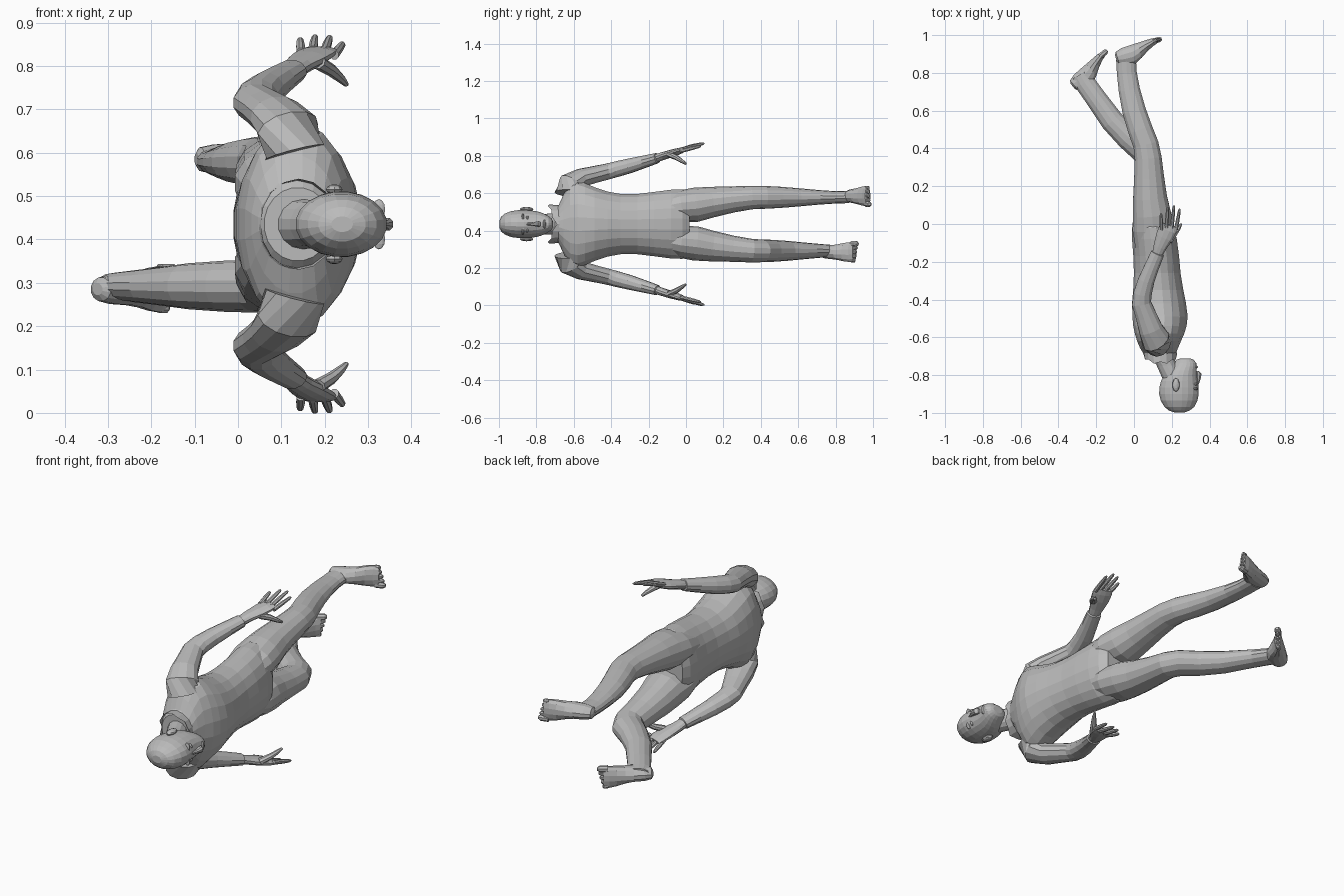
import bpy, bmesh, math
from mathutils import Vector

MID = 0.435  # z of the body's symmetry plane

skin = bpy.data.materials.new("plain grey")
skin.diffuse_color = (0.5, 0.5, 0.5, 1)


def finish(name, bm):
    bmesh.ops.recalc_face_normals(bm, faces=bm.faces)
    me = bpy.data.meshes.new(name)
    bm.to_mesh(me)
    bm.free()
    me.materials.append(skin)
    ob = bpy.data.objects.new(name, me)
    bpy.context.collection.objects.link(ob)
    return ob


def tube(name, rows, n=12, axis=None):
    """Loft ellipses. Row = x, y, z, radius along z, radius across."""
    bm = bmesh.new()
    pts = [Vector(r[:3]) for r in rows]
    rings = []
    for i, r in enumerate(rows):
        t = axis or (pts[min(i + 1, len(pts) - 1)] - pts[max(i - 1, 0)])
        t = Vector(t).normalized()
        v = t.cross(Vector((0, 0, 1))).normalized()
        u = v.cross(t)
        ring = []
        for k in range(n):
            a = 2 * math.pi * (k + 0.5) / n
            ring.append(bm.verts.new(pts[i] + u * r[3] * math.sin(a) + v * r[4] * math.cos(a)))
        rings.append(ring)
    for a, b in zip(rings, rings[1:]):
        for k in range(n):
            bm.faces.new((a[k], a[(k + 1) % n], b[(k + 1) % n], b[k]))
    bm.faces.new(rings[0])
    bm.faces.new(rings[-1])
    return finish(name, bm)


def section(y, back, front, half):
    """Body section at y, from back x to front x."""
    return ((back + front) / 2, y, MID, half, (front - back) / 2)


def blob(name, loc, size, seg=10):
    bm = bmesh.new()
    bmesh.ops.create_uvsphere(bm, u_segments=seg, v_segments=seg // 2 + 1, radius=1)
    for v in bm.verts:
        v.co = Vector([c * s + l for c, s, l in zip(v.co, size, loc)])
    return finish(name, bm)


def side(rows, s):
    """Place rows on the upper (+1) or lower (-1) side of the symmetry plane."""
    return [(r[0], r[1], MID + s * (r[2] - MID)) + tuple(r[3:]) for r in rows]


Y = (0, 1, 0)

# torso
tube("torso", [section(*r) for r in (
    (-.70, .06, .215, .085), (-.68, .045, .225, .105), (-.655, .03, .235, .16),
    (-.62, .015, .25, .222), (-.58, .003, .268, .236), (-.54, -.006, .28, .222),
    (-.49, -.01, .286, .20), (-.42, -.012, .277, .176), (-.35, -.006, .263, .163),
    (-.26, -.002, .248, .163), (-.17, -.005, .24, .174), (-.08, -.012, .228, .186),
    (-.02, -.012, .212, .188), (.02, .005, .185, .165))], 20, Y)

# neck and head
tube("neck", [(.12, -.62, MID, .065, .065), (.145, -.69, MID, .058, .058),
              (.175, -.75, MID, .055, .056), (.21, -.82, MID, .056, .06)], 14, Y)
tube("head", [section(*r) for r in (
    (-.998, .215, .265, .018), (-.988, .185, .295, .04), (-.968, .16, .32, .057),
    (-.935, .14, .337, .07), (-.90, .132, .344, .075), (-.865, .133, .343, .076),
    (-.83, .142, .338, .074), (-.80, .157, .334, .07), (-.775, .175, .333, .063),
    (-.755, .195, .333, .054), (-.735, .21, .33, .043), (-.718, .225, .315, .03),
    (-.712, .245, .3, .015))], 20, Y)

# face details
tube("nose", [(.333, -.855, MID, .007, .008), (.341, -.82, MID, .01, .013),
              (.343, -.792, MID, .016, .016), (.336, -.778, MID, .012, .008)], 8, Y)
blob("lips", (.327, -.757, MID), (.012, .009, .024))
for s in (1, -1):
    blob("eye", (.322, -.848, MID + s * .033), (.014, .008, .013))
    blob("brow", (.325, -.872, MID + s * .034), (.015, .007, .024))
    blob("ear", (.222, -.852, MID + s * .08), (.02, .036, .012))

# torn collar: open flared band with a jagged rim
bm = bmesh.new()
N = 16
low, rim = [], []
for k in range(N):
    a = 2 * math.pi * k / N
    c, sn = math.cos(a), math.sin(a)
    low.append(bm.verts.new((.135 + .09 * c, -.672, MID + .10 * sn)))
    lift = .04 * abs(sn) + (.012 if k % 2 else 0)
    rim.append(bm.verts.new((.14 + .088 * c, -.69 - lift, MID + .105 * sn)))
for k in range(N):
    j = (k + 1) % N
    bm.faces.new((low[k], low[j], rim[j], rim[k]))
finish("collar", bm)

# arms, hands, fingers
arm = [(.13, -.62, .60, .07, .085), (.115, -.615, .655, .062, .078),
       (.09, -.56, .683, .05, .066), (.065, -.49, .70, .046, .058),
       (.04, -.42, .716, .044, .053), (.045, -.37, .729, .043, .05),
       (.065, -.30, .747, .04, .045), (.095, -.225, .768, .034, .04),
       (.125, -.155, .788, .028, .037), (.126, -.153, .789, .022, .03),
       (.138, -.12, .80, .021, .036), (.16, -.07, .815, .02, .047),
       (.178, -.03, .828, .016, .05), (.186, -.005, .836, .01, .045)]
fingers = [((.145, -.03, .832), (.143, .055, .862)), ((.172, -.02, .836), (.178, .09, .868)),
           ((.20, -.02, .834), (.212, .098, .867)), ((.222, -.03, .825), (.242, .08, .852))]
thumb = [(.185, -.09, .808, .016, .02), (.215, -.05, .79, .014, .016),
         (.238, -.02, .77, .01, .011), (.25, .0, .757, .006, .006)]
for s in (1, -1):
    tube("arm", side(arm, s), 12)
    tube("thumb", side(thumb, s), 8)
    for a, b in fingers:
        a, b = Vector(a), Vector(b)
        rows = [tuple(a.lerp(b, f)) + (r, r) for f, r in ((0, .011), (.5, .0105), (.9, .008), (1, .004))]
        tube("finger", side(rows, s), 8)

# legs: shared thigh, then one nearly straight and one bent shin
thigh = [(.105, -.12, .515, .07, .10), (.102, -.03, .53, .085, .112),
         (.095, .05, .538, .092, .104), (.085, .14, .553, .082, .092),
         (.08, .25, .567, .07, .081), (.075, .35, .577, .063, .073)]
straight = [(.063, .42, .578, .061, .069), (.033, .5, .578, .057, .067),
            (0, .6, .578, .049, .064), (-.025, .71, .578, .039, .058),
            (-.038, .80, .578, .033, .054), (-.042, .87, .58, .033, .054)]
bent = [(.045, .40, .578, .061, .076), (-.03, .46, .578, .059, .069),
        (-.115, .545, .578, .053, .063), (-.205, .67, .578, .041, .057),
        (-.262, .75, .578, .034, .056), (-.285, .79, .58, .033, .052)]
tube("straight_leg", side(thigh + straight, 1), 14)
tube("bent_leg", side(thigh + bent, -1), 14)

# feet: distance along sole, sole height, top height, half width
foot = [(-.012, .03, .065, .014), (-.003, .012, .085, .028), (.03, .002, .10, .035),
        (.08, 0, .105, .038), (.12, 0, .085, .043), (.16, 0, .06, .051),
        (.195, 0, .043, .055), (.222, .004, .034, .05)]
for name, ox, oy, ang, s in (("straight_foot", -.098, .925, 17, 1), ("bent_foot", -.345, .772, 40, -1)):
    d = Vector((math.cos(math.radians(ang)), math.sin(math.radians(ang)), 0))
    up = Vector((d.y, -d.x, 0))
    o = Vector((ox, oy, MID + s * .15))
    rows = [tuple(o + d * f[0] + up * (f[1] + f[2]) / 2) + (f[3], (f[2] - f[1]) / 2) for f in foot]
    tube(name, rows, 12, d)
    # toes, the big one on the inner side
    for i in range(5):
        base = o + d * .20 + up * .018 + Vector((0, 0, s * (i - 2) * .022))
        r = .016 if i == 0 else .011
        ln = .05 - .006 * i
        tube("toe", [tuple(base + d * ln * f) + (r * q, r * q)
                     for f, q in ((0, 1), (.75, 1), (1, .5))], 8, d)
